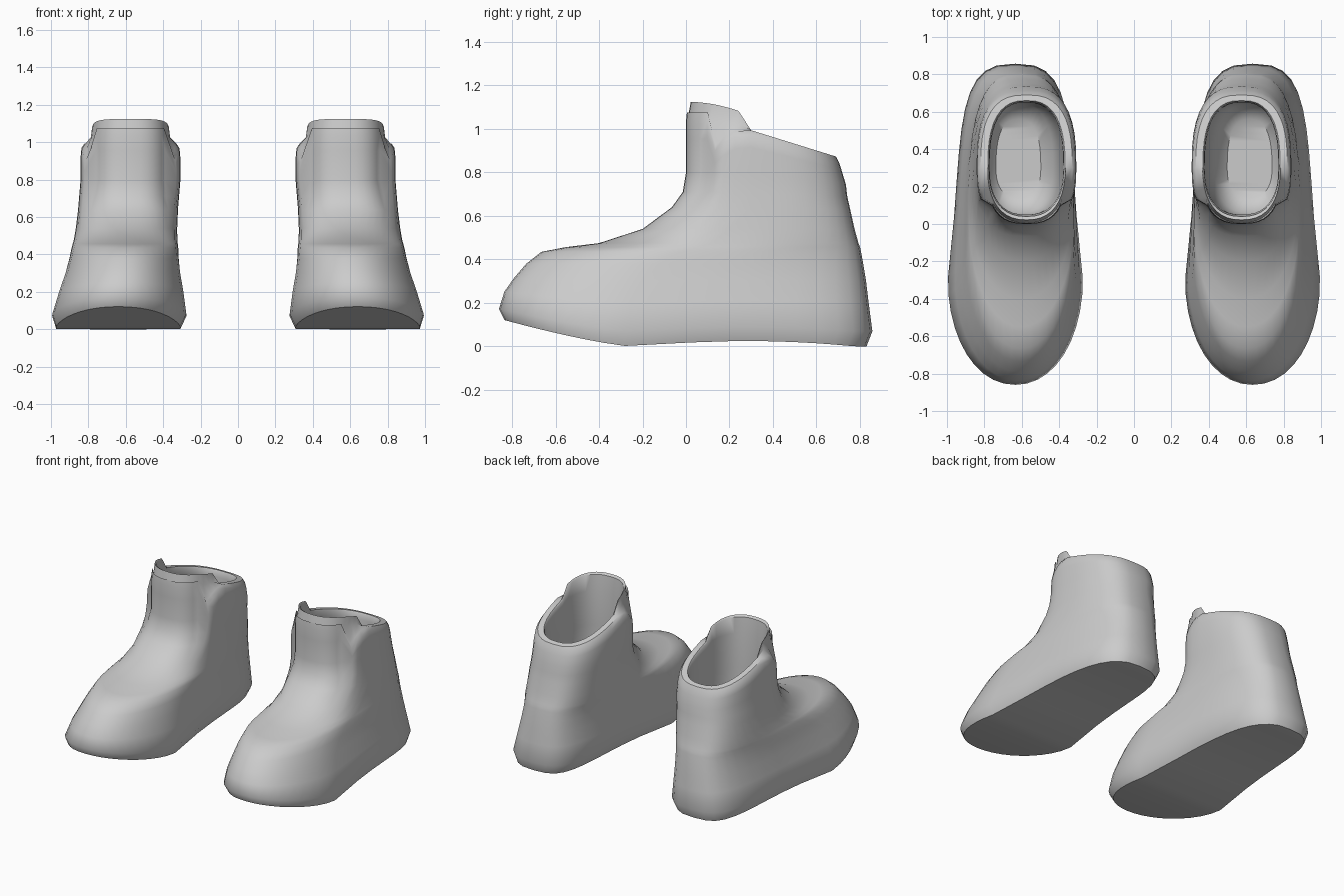
import bpy
import bmesh
from math import cos, sin, pi, radians

cube = bpy.data.objects.get("Cube")
if cube:
    bpy.data.objects.remove(cube, do_unlink=True)

grey = bpy.data.materials.new("plain_grey")
grey.use_nodes = True
colour = (0.6, 0.6, 0.6, 1)
grey.diffuse_color = colour
grey.node_tree.nodes["Principled BSDF"].inputs["Base Color"].default_value = colour

COLUMNS = 40
TONGUE = radians(61)

# Foot rings: height, toe y, widest y, heel y, half width
FOOT = [
    (0, -.835, -.28, .83, .335),
    (.07, -.86, -.28, .857, .362),
    (.2, -.835, -.25, .84, .335),
    (.3, -.79, -.2, .828, .31),
    (.38, -.735, -.12, .815, .295),
    (.435, -.665, -.03, .805, .286),
    (.457, -.55, .05, .8, .281),
    (.475, -.4, .12, .793, .277),
    (.54, -.2, .2, .775, .271),
]
# Shaft rings: height, front y, back y, half width, tongue recess, rim slope
SHAFT = [
    (.64, -.065, .755, .267, .3, .02),
    (.71, -.015, .742, .267, .7, .05),
    (.8, 0, .735, .267, 1, .12),
    (.92, 0, .715, .267, 1, .25),
    (.975, 0, .705, .262, 1, .31),
    (1, .004, .69, .245, .75, .31),
]
# Lining rings: height, front y, back y, half width, tongue rise
LINING = [
    (1, .006, .665, .214, .04),
    (1, .022, .66, .207, .125),
    (.99, .04, .655, .2, .125),
    (.95, .05, .65, .197, .05),
    (.75, .05, .65, .195, 0),
    (.5, .04, .66, .2, 0),
    (.34, .06, .64, .18, 0),
    (.27, .14, .56, .12, 0),
]


def power(v, n):
    return (1 if v > 0 else -1) * abs(v) ** (2 / n)


def outline(front, middle, back, width, front_n, back_n):
    """Closed egg-shaped outline, starting at the front."""
    for k in range(COLUMNS):
        a = 2 * pi * k / COLUMNS
        c = cos(a)
        n, reach = (front_n, middle - front) if c > 0 else (back_n, back - middle)
        yield min(a, 2 * pi - a), power(sin(a), n) * width, middle - power(c, n) * reach


def sole_shape(y):
    toe = max(0, (-.25 - y) / .58) ** 1.3 * .12
    arch = max(0, 1 - ((y - .28) / .5) ** 2) * .025
    return toe + arch


def boot_rings():
    for z, front, middle, back, width in FOOT:
        follow = max(0, 1 - z / .35)
        ring = []
        for a, x, y in outline(front, middle, back, width, 2.1, 2.9):
            waist = max(0, 1 - ((y - .25) / .55) ** 2) * max(0, 1 - z / .45)
            ring.append((x * (1 - .12 * waist), y, z + follow * sole_shape(y)))
        yield z, ring

    # Side flaps stand proud of the recessed tongue
    for z, front, back, width, recess, slope in SHAFT:
        ring = []
        for a, x, y in outline(front, .3, back, width, 2.7, 2.7):
            h = z - slope * max(0, y - .28)
            if a < TONGUE:
                x *= 1 - .19 * recess
                h += max(0, z - .85) * .5
            elif z > .9:
                h -= .09 * (max(0, .28 - y) / .16) ** 2
            ring.append((x, y, h))
        yield z, ring

    # Tongue top and the inside of the boot
    for z, front, back, width, rise in LINING:
        ring = []
        for a, x, y in outline(front, .3, back, width, 2.4, 2.6):
            h = z - .31 * max(0, y - .28) * (z > .9)
            if a < pi / 2 - .01:
                h += rise * (1 - .45 * (y / .28) ** 2)
            ring.append((x, y, h))
        yield z, ring


def cap(bm, ring):
    for k in range(COLUMNS // 2):
        loop = [ring[k], ring[k + 1], ring[-k - 1], ring[-k]]
        bm.faces.new(list(dict.fromkeys(loop)))


def make_boot(name, side):
    bm = bmesh.new()
    rings = []
    for z, points in boot_rings():
        centre = .64 - .065 * min(1, z / .8)
        rings.append([bm.verts.new((side * (centre + x), y, h)) for x, y, h in points])
    for low, high in zip(rings, rings[1:]):
        for k in range(COLUMNS):
            j = (k + 1) % COLUMNS
            bm.faces.new((low[k], low[j], high[j], high[k]))
    cap(bm, rings[0])
    cap(bm, rings[-1])
    bmesh.ops.recalc_face_normals(bm, faces=bm.faces)
    mesh = bpy.data.meshes.new(name)
    bm.to_mesh(mesh)
    bm.free()
    mesh.materials.append(grey)
    boot = bpy.data.objects.new(name, mesh)
    bpy.context.collection.objects.link(boot)
    bpy.ops.object.select_all(action='DESELECT')
    boot.select_set(True)
    bpy.context.view_layer.objects.active = boot
    bpy.ops.object.shade_smooth_by_angle(angle=radians(45))


make_boot("left_boot", 1)
make_boot("right_boot", -1)
